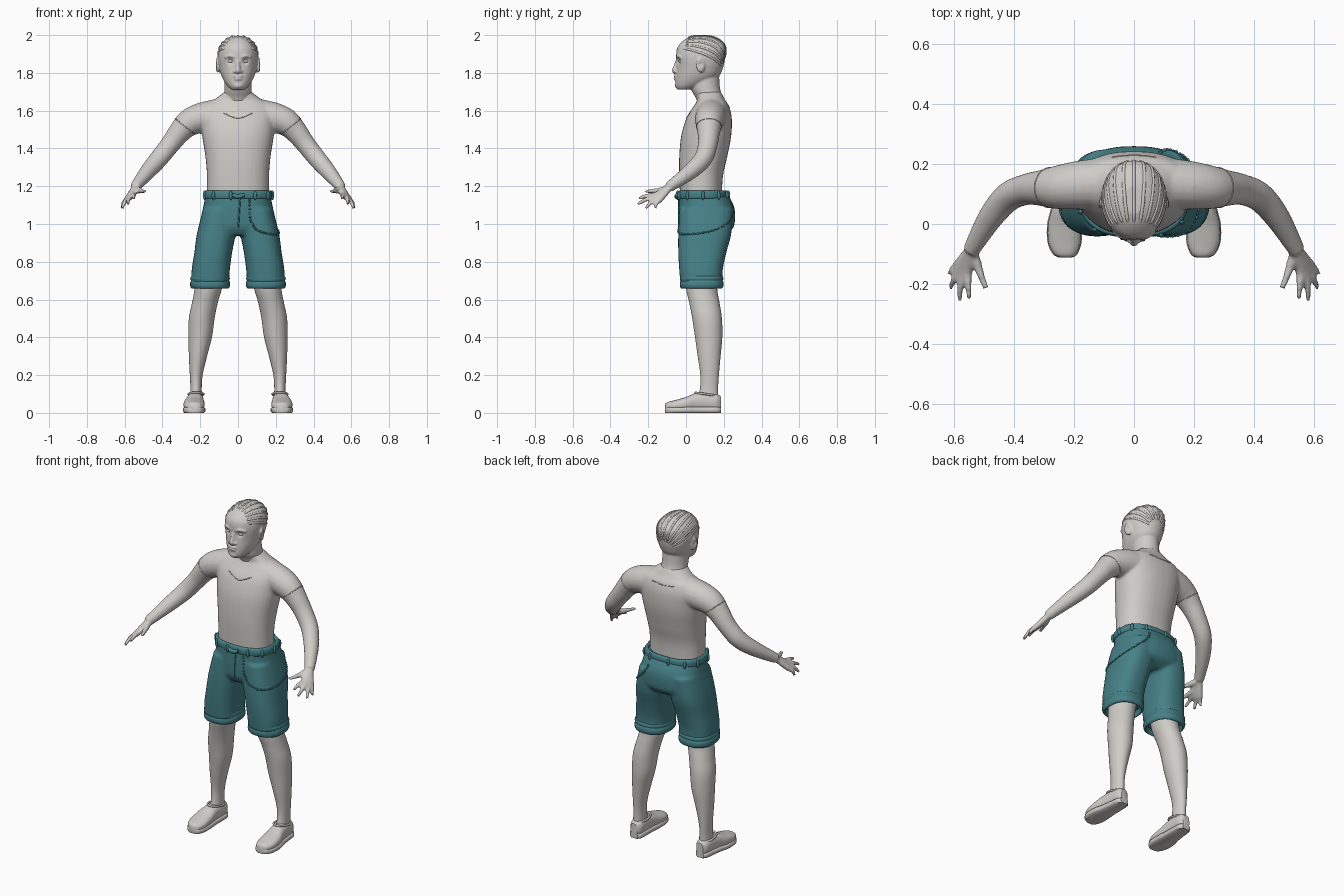
import bpy, bmesh, math
from mathutils import Vector, Matrix
from mathutils.bvhtree import BVHTree

if "Cube" in bpy.data.objects:
    bpy.data.objects.remove(bpy.data.objects["Cube"])


def material(name, rgb):
    m = bpy.data.materials.new(name)
    m.diffuse_color = (*rgb, 1)
    m.use_nodes = True
    m.node_tree.nodes["Principled BSDF"].inputs["Base Color"].default_value = m.diffuse_color
    return m


GREY = material("warm_grey", (0.63, 0.61, 0.58))
TEAL = material("teal_cloth", (0.06, 0.22, 0.245))


def spline(pts, n=6):
    """Smooth curve through tuples of any length."""
    out = []
    for i in range(len(pts) - 1):
        a, b, c, d = (pts[max(0, min(len(pts) - 1, i + k))] for k in (-1, 0, 1, 2))
        for j in range(n):
            t = j / n
            out.append(tuple(q + 0.5 * t * (r - p + t * (2 * p - 5 * q + 4 * r - s + t * (3 * (q - r) + s - p)))
                             for p, q, r, s in zip(a, b, c, d)))
    return out + [tuple(pts[-1])]


def oval(c, u, v, n=32, e=2.0):
    """Superellipse ring with half axes u and v."""
    f = lambda w: math.copysign(abs(w) ** (2 / e), w)
    return [c + u * f(math.cos(2 * math.pi * i / n)) + v * f(math.sin(2 * math.pi * i / n)) for i in range(n)]


def skin(bm, rings):
    vs = [[bm.verts.new(p) for p in r] for r in rings]
    n = len(vs[0])
    for a, b in zip(vs, vs[1:]):
        for i in range(n):
            bm.faces.new((a[i], a[(i + 1) % n], b[(i + 1) % n], b[i]))
    bm.faces.new(vs[0])
    bm.faces.new(vs[-1])


def stack(bm, rows, side=1, e=2.3, n=6):
    """Horizontal sections: z, centre x, half width, front y, back y."""
    skin(bm, [oval(Vector((side * x, (a + b) / 2, z)), Vector((w, 0, 0)), Vector((0, (b - a) / 2, 0)), 36, e)
              for z, x, w, a, b in (spline(rows, n) if n else rows)])


def tube(bm, pts, side=1, n=12, sub=5):
    """Round limb along x, y, z, radius."""
    path = [(Vector((side * p[0], p[1], p[2])), p[3]) for p in spline(pts, sub)]
    rings = []
    for i, (c, r) in enumerate(path):
        t = (path[min(i + 1, len(path) - 1)][0] - path[max(i - 1, 0)][0]).normalized()
        ref = Vector((0, 0, 1)) if abs(t.z) < 0.95 else Vector((0, 1, 0))
        u = t.cross(ref).normalized()
        rings.append(oval(c, u * r, t.cross(u) * r, n))
    skin(bm, rings)


def ball(bm, c, size, rot=0):
    bmesh.ops.create_uvsphere(bm, u_segments=20, v_segments=12, radius=1, matrix=Matrix.Translation(c)
                              @ Matrix.Rotation(rot, 4, 'Z') @ Matrix.Diagonal((*size, 1)))


def finish(name, bm, mat, voxel=0, soften=4):
    bmesh.ops.recalc_face_normals(bm, faces=bm.faces)
    me = bpy.data.meshes.new(name)
    bm.to_mesh(me)
    bm.free()
    ob = bpy.data.objects.new(name, me)
    bpy.context.collection.objects.link(ob)
    if voxel:
        m = ob.modifiers.new("fuse", 'REMESH')
        m.mode, m.voxel_size = 'VOXEL', voxel
        m = ob.modifiers.new("soften", 'SMOOTH')
        m.factor, m.iterations = 0.5, soften
        dg = bpy.context.evaluated_depsgraph_get()
        new = bpy.data.meshes.new_from_object(ob.evaluated_get(dg))
        ob.modifiers.clear()
        ob.data = new
    ob.data.materials.clear()
    ob.data.materials.append(mat)
    bpy.ops.object.select_all(action='DESELECT')
    ob.select_set(True)
    bpy.context.view_layer.objects.active = ob
    bpy.ops.object.shade_smooth_by_angle(angle=math.radians(50))
    return ob


def snapper(ob):
    me = ob.data
    tree = BVHTree.FromPolygons([v.co for v in me.vertices], [tuple(p.vertices) for p in me.polygons])
    return lambda p: tree.find_nearest(Vector(p))[0]


# upper body: torso, arms and hands fused
bm = bmesh.new()
stack(bm, [(1.12, 0, .165, -.03, .19), (1.25, 0, .164, -.036, .195), (1.35, 0, .172, -.036, .217),
           (1.45, 0, .187, -.028, .237), (1.52, 0, .195, -.012, .243), (1.58, 0, .2, .012, .24),
           (1.63, 0, .18, .045, .225), (1.66, 0, .125, .06, .205), (1.70, 0, .07, .05, .185)])
ARM = [(.12, .135, 1.575, .085), (.2, .128, 1.56, .08), (.26, .122, 1.535, .072), (.31, .12, 1.485, .06),
       (.36, .115, 1.42, .052), (.42, .09, 1.345, .049), (.48, .02, 1.275, .042), (.545, -.09, 1.195, .028)]
TIPS = [((.527, -.125, 1.18), (.512, -.17, 1.175), (.494, -.215, 1.172), .013),
        ((.555, -.16, 1.155), (.553, -.205, 1.15), (.55, -.25, 1.135), .012),
        ((.57, -.16, 1.145), (.58, -.21, 1.13), (.582, -.256, 1.105), .012),
        ((.583, -.15, 1.135), (.6, -.185, 1.115), (.612, -.212, 1.082), .012),
        ((.59, -.135, 1.13), (.608, -.155, 1.11), (.617, -.165, 1.082), .011)]
for s in (1, -1):
    tube(bm, ARM, s, 20)
    for base, mid, tip, r in TIPS:
        tube(bm, [(.545, -.085, 1.195, .018), (*base, r + .004), (*mid, r), (*tip, r * .75)], s, 10)
body = finish("upper_body", bm, GREY, .0075)

# thin shirt edges: neckline and sleeve hems
on_body = snapper(body)
bm = bmesh.new()
for line in ([(-.08, 0, 1.6), (0, -.02, 1.57), (.08, 0, 1.6)], [(-.08, .26, 1.64), (0, .26, 1.63), (.08, .26, 1.64)]):
    tube(bm, [(*on_body(p), .0025) for p in spline(line, 6)], 1, 6, 2)
for s in (1, -1):
    u = Vector((s * .75, 0, .66))
    hem = [on_body(p) for p in oval(Vector((s * .282, .121, 1.512)), u * .09, Vector((0, .09, 0)), 24)]
    tube(bm, [(*p, .0025) for p in hem + hem[:1]], 1, 6, 2)
finish("shirt_edges", bm, GREY)

# head with neck, ears, nose and lips
bm = bmesh.new()
stack(bm, [(1.712, 0, .035, -.046, .03), (1.735, 0, .06, -.056, .1), (1.78, 0, .086, -.055, .172),
           (1.83, 0, .1, -.05, .197), (1.88, 0, .107, -.052, .207), (1.92, 0, .104, -.05, .212),
           (1.95, 0, .092, -.036, .205), (1.98, 0, .064, -.002, .172), (1.996, 0, .03, .035, .13)], e=2.1)
stack(bm, [(1.62, 0, .085, .07, .21), (1.67, 0, .076, .05, .195), (1.72, 0, .072, .025, .18),
           (1.80, 0, .07, .02, .175)], e=2)
tube(bm, [(0, -.048, 1.865, .008), (0, -.055, 1.835, .011), (0, -.061, 1.812, .014), (0, -.052, 1.803, .01)])
ball(bm, (0, -.052, 1.782), (.027, .014, .007))
ball(bm, (0, -.052, 1.768), (.023, .014, .008))
ball(bm, (0, -.046, 1.732), (.024, .014, .014))
for s in (1, -1):
    ball(bm, (s * .015, -.052, 1.807), (.011, .012, .009))
    ball(bm, (s * .107, .078, 1.842), (.01, .026, .042), s * .35)
    tube(bm, [(.015, -.046, 1.882, .008), (.042, -.042, 1.89, .009), (.07, -.024, 1.882, .007)], s)
head = finish("head", bm, GREY, .005, 3)
for v in head.data.vertices:  # eye sockets and ear hollows
    for s in (1, -1):
        v.co.y += .013 * math.exp(-((v.co - Vector((s * .04, -.045, 1.862))).length / .016) ** 2)
        v.co.x -= s * .008 * math.exp(-((v.co - Vector((s * .115, .074, 1.845))).length / .014) ** 2)

# eyes
bm = bmesh.new()
for s in (1, -1):
    ball(bm, (s * .04, -.027, 1.862), (.017, .012, .009), s * .3)
finish("eyes", bm, GREY)

# braided rows running over the scalp to the nape
on_head = snapper(head)
bm = bmesh.new()
tilt = Matrix.Rotation(math.radians(-22), 3, 'X')
for k in range(-5, 6):
    phi = math.radians(k * 15)
    row = []
    for i in range(17):
        t = math.radians(32 + 8 * i)
        d = tilt @ Vector((math.sin(phi) * math.sin(t), -math.cos(t), math.cos(phi) * math.sin(t)))
        p = on_head(Vector((0, .08, 1.87)) + d * .14)
        row.append((*(p - d * .003), .0065 if 0 < i < 16 else .002))
    tube(bm, row, 1, 8, 2)
finish("braided_hair", bm, GREY)

# shorts
bm = bmesh.new()
stack(bm, [(1.165, 0, .172, -.038, .215), (1.1, 0, .182, -.04, .252), (1.04, 0, .195, -.04, .26),
           (.98, 0, .195, -.035, .25), (.94, 0, .13, -.01, .2)], e=2.5)
for s in (1, -1):
    stack(bm, [(1.08, .095, .09, -.035, .25), (.95, .115, .102, -.041, .24), (.85, .131, .1, -.041, .214),
               (.76, .144, .101, -.036, .195), (.69, .148, .1, -.03, .192)], s, 2.5)
shorts = finish("shorts", bm, TEAL, .009, 5)

# rolled cuffs
bm = bmesh.new()
for s in (1, -1):
    stack(bm, [(z, .148, .098 + d, .083 - .108 - d, .083 + .108 + d) for z, d in
               ((.728, -.006), (.722, .003), (.71, .007), (.7, .003), (.69, .007), (.672, .007), (.66, .001),
                (.66, -.008), (.69, -.012))], s, 2.4, 3)
finish("cuffs", bm, TEAL)

# belt with loops and front flap
bm = bmesh.new()
stack(bm, [(z, 0, .172 + d, -.035 - d, .215 + d) for z, d in
           ((1.135, -.005), (1.135, .006), (1.145, .01), (1.165, .01), (1.177, .004), (1.176, -.008), (1.16, -.012))],
      1, 2.5, 3)
for p in oval(Vector((0, .09, 1.152)), Vector((.183, 0, 0)), Vector((0, .136, 0)), 11, 2.5):
    ball(bm, p, (.009, .009, .025))
tube(bm, [(-.03, -.048, 1.155, .009), (0, -.05, 1.145, .012), (.035, -.048, 1.155, .009)])
finish("belt", bm, TEAL)

# hanging chain and fly seam
on_shorts = snapper(shorts)
bm = bmesh.new()
chain = [(.065, -.06, 1.13), (.068, -.06, 1.02), (.09, -.06, .975), (.14, -.055, .955), (.2, -.02, .948),
         (.24, .06, .955), (.23, .15, .972), (.19, .24, 1.01), (.12, .28, 1.06), (.1, .28, 1.13)]
for i, p in enumerate(spline(chain, 6)):
    ball(bm, on_shorts(p), (.0065, .0065, .0045) if i % 2 else (.005, .005, .0065))
finish("chain", bm, TEAL)
bm = bmesh.new()
tube(bm, [(*on_shorts((.012 - .012 * i / 5, -.06, 1.14 - .034 * i)), .004) for i in range(6)], 1, 6)
finish("fly_seam", bm, TEAL)

# legs
bm = bmesh.new()
for s in (1, -1):
    stack(bm, [(.78, .14, .078, -.01, .165), (.66, .157, .072, 0, .165), (.58, .176, .068, .018, .178),
               (.5, .192, .068, .033, .19), (.4, .2, .062, .048, .192), (.3, .212, .048, .062, .183),
               (.2, .221, .034, .076, .174), (.13, .222, .03, .074, .17), (.06, .222, .033, .06, .172)], s, 2)
finish("legs", bm, GREY)

# slip-on shoes: y, centre x, half width, height
bm = bmesh.new()
for s in (1, -1):
    rows = spline([(-.112, .228, .018, .035), (-.1, .23, .038, .046), (-.06, .232, .054, .057), (0, .232, .055, .074),
                   (.05, .228, .047, .094), (.11, .224, .042, .1), (.16, .222, .038, .092), (.184, .222, .022, .078)])
    skin(bm, [oval(Vector((s * x, y, .01 + h / 2)), Vector((w, 0, 0)), Vector((0, 0, h / 2)), 28, 2.4)
              for y, x, w, h in rows])
    tube(bm, [(.222 + .04 * math.cos(a), .105 + .055 * math.sin(a), .099 - .008 * math.sin(a), .006)
              for a in (math.pi * i / 6 for i in range(13))], s, 8, 2)
finish("shoes", bm, GREY)

# soles
bm = bmesh.new()
for s in (1, -1):
    skin(bm, [[Vector((s * (x + k * (w + g)), y, z)) for k, rs in ((1, rows), (-1, rows[::-1])) for y, x, w, h in rs]
              for z, g in ((0, -.004), (.008, .003), (.024, .003), (.03, -.004))])
finish("soles", bm, GREY)
